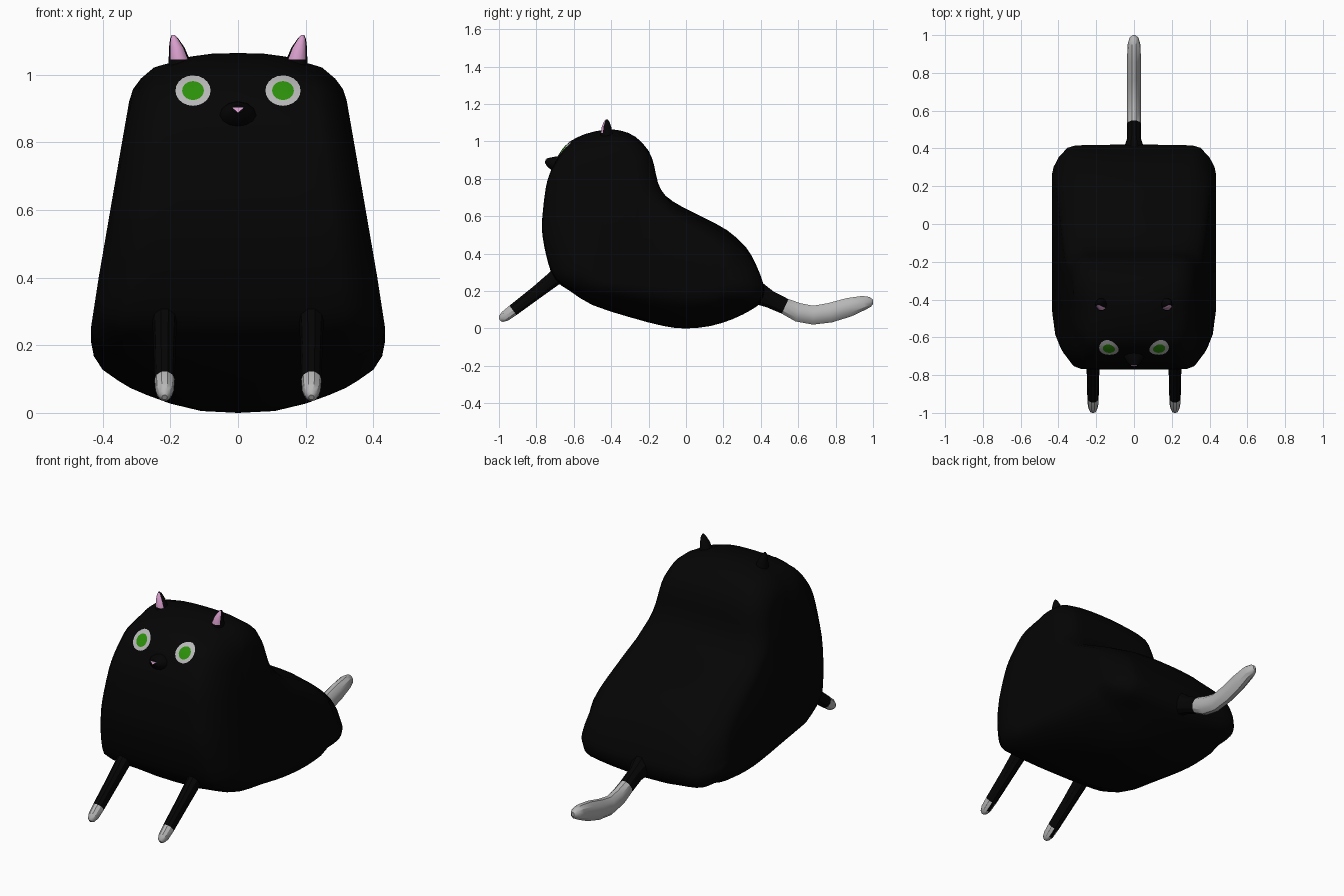
import bpy, bmesh, math
from mathutils import Vector
from mathutils.bvhtree import BVHTree

if "Cube" in bpy.data.objects:
    bpy.data.objects.remove(bpy.data.objects["Cube"])


def material(name, rgb):
    m = bpy.data.materials.new(name)
    m.diffuse_color = (*rgb, 1)
    m.use_nodes = True
    m.node_tree.nodes["Principled BSDF"].inputs["Base Color"].default_value = m.diffuse_color
    return m


BLACK = material("black fur", (0.0014, 0.0014, 0.0014))
WHITE = material("white fur", (0.47, 0.47, 0.47))
GREEN = material("green iris", (0.025, 0.28, 0.003))
PINK = material("pink skin", (0.68, 0.34, 0.6))


def finish(bm, name, mats, angle=40):
    bmesh.ops.remove_doubles(bm, verts=bm.verts, dist=0.0005)
    bmesh.ops.recalc_face_normals(bm, faces=bm.faces)
    me = bpy.data.meshes.new(name)
    bm.to_mesh(me)
    bm.free()
    ob = bpy.data.objects.new(name, me)
    bpy.context.collection.objects.link(ob)
    for m in mats:
        me.materials.append(m)
    bpy.ops.object.select_all(action='DESELECT')
    ob.select_set(True)
    bpy.context.view_layer.objects.active = ob
    bpy.ops.object.shade_smooth_by_angle(angle=math.radians(angle))
    return ob


def lerp_table(table, v):
    for (a, fa), (b, fb) in zip(table, table[1:]):
        if v <= b:
            t = max(0, (v - a) / (b - a))
            return fa + (fb - fa) * t
    return table[-1][1]


# Body: side outline (y, z), rounded off towards both flanks
OUTLINE = [(-.43, 1.063), (-.35, 1.058), (-.27, 1.025), (-.2, .95), (-.17, .87), (-.15, .78),
           (-.11, .71), (-.02, .65), (.1, .59), (.22, .525), (.32, .435), (.375, .34), (.41, .25),
           (.42, .2), (.4, .14), (.35, .1), (.25, .05), (.13, .013), (0, 0), (-.12, .013),
           (-.3, .06), (-.5, .125), (-.62, .2), (-.7, .26), (-.74, .36), (-.768, .5),
           (-.768, .6), (-.75, .75), (-.73, .825), (-.7, .89), (-.665, .95), (-.62, 1.0), (-.535, 1.041)]
SPINE = [Vector(p) for p in ((-.45, .8), (-.36, .42), (.2, .28))]
HALF_WIDTH = [(0, .435), (.25, .435), (.4, .412), (.6, .377), (.8, .343), (.92, .322), (1.06, .302)]
# width fraction with inset on the underside, the top and the front/back
LAYERS = [(0, 0, 0, 0), (.25, .006, .002, 0), (.46, .03, .012, 0), (.62, .058, .03, 0),
          (.73, .08, .042, .003), (.81, .102, .052, .015), (.92, .135, .09, .075),
          (.98, .175, .13, .14), (1, .22, .185, .2)]
# the underside flattens as it rises, the neck and back keep a fuller edge
LOW_SCALE = [(0, 1), (.06, .8), (.125, .55), (.2, .38), (.3, .35)]
TOP_SCALE = [(-.43, 1), (-.3, .75), (-.18, .5), (.0, .5), (.3, .8), (.4, .85)]


def smooth_loop(pts):
    # insert a rounded midpoint in every span
    out, n = [], len(pts)
    for i in range(n):
        a, b, c, d = (Vector(pts[(i + k) % n]) for k in (-1, 0, 1, 2))
        out += [b, (b + c) * .5625 - (a + d) * .0625]
    return out


def nearest_on_spine(p):
    best = None
    for a, b in zip(SPINE, SPINE[1:]):
        t = max(0, min(1, (p - a).dot(b - a) / (b - a).length_squared))
        q = a + (b - a) * t
        if best is None or (p - q).length < (p - best).length:
            best = q
    return best


def layer_point(p, layer, side):
    s, low, top, end = layer
    q = nearest_on_spine(p)
    n = (p - q).normalized()
    wz = n.y * n.y
    if n.y < 0:
        d = low * lerp_table(LOW_SCALE, p.y) * wz + end * (1 - wz)
    else:
        d = (top * wz + end * (1 - wz)) * lerp_table(TOP_SCALE, p.x)
    d = min(d, (p - q).length * .85)
    r = p - n * d
    return (side * s * lerp_table(HALF_WIDTH, r.y), r.x, r.y)


bm = bmesh.new()
outline = smooth_loop(OUTLINE)
order = [(L, -1) for L in reversed(LAYERS[1:])] + [(L, 1) for L in LAYERS]
loops = [[bm.verts.new(layer_point(p, L, side)) for p in outline] for L, side in order]
n = len(outline)
for A, B in zip(loops, loops[1:]):
    for i in range(n):
        j = (i + 1) % n
        bm.faces.new((A[i], A[j], B[j], B[i]))
caps = [bm.faces.new(loops[0]), bm.faces.new(loops[-1])]
bmesh.ops.triangulate(bm, faces=caps)
bm.normal_update()
surface = BVHTree.FromBMesh(bm)
finish(bm, "body", [BLACK], 50)


# Tubes: rings given as (centre, radius across, radius in the y-z plane)
def tube(name, rings, mats, segs=10, rule=None, flat_rings=False, angle=45):
    bm = bmesh.new()
    loops = []
    for k, (c, rx, ry) in enumerate(rings):
        a = Vector(rings[max(0, k - 1)][0])
        b = Vector(rings[min(len(rings) - 1, k + 1)][0])
        t = (b - a).normalized()
        u = Vector((1, 0, 0))
        v = Vector((0, 1, 0)) if flat_rings else t.cross(u).normalized()
        loops.append([bm.verts.new(Vector(c) + u * rx * math.cos(w) + v * ry * math.sin(w))
                      for w in (2 * math.pi * i / segs for i in range(segs))])
    for A, B in zip(loops, loops[1:]):
        for i in range(segs):
            j = (i + 1) % segs
            bm.faces.new((A[i], A[j], B[j], B[i]))
    bm.faces.new(loops[0])
    bm.faces.new(loops[-1])
    bmesh.ops.recalc_face_normals(bm, faces=bm.faces)
    if rule:
        for f in bm.faces:
            f.material_index = int(rule(f))
    return finish(bm, name, mats, angle)


# Tail with white end
tube("tail", [((0, .36, .2), .06, .07), ((0, .42, .17), .048, .055), ((0, .45, .155), .037, .048),
              ((0, .53, .118), .037, .045),
              ((0, .6, .086), .037, .053), ((0, .68, .071), .037, .053), ((0, .77, .084), .037, .055),
              ((0, .87, .113), .037, .053), ((0, .95, .137), .034, .04), ((0, .985, .142), .024, .028),
              ((0, 1.0, .143), .008, .012)],
     [BLACK, WHITE], rule=lambda f: f.calc_center_median().y > .535, angle=32)

for side, label in ((-1, "right"), (1, "left")):
    # Front leg with white paw
    x = side * .217
    tube(label + "_front_leg",
         [((x, -.64, .31), .05, .06), ((x, -.705, .267), .036, .043), ((x, -.8, .192), .033, .037),
          ((x, -.925, .097), .03, .033), ((x, -.968, .065), .027, .03),
          ((x, -.989, .051), .018, .02), ((x, -.996, .046), .008, .009)],
         [BLACK, WHITE], rule=lambda f: f.calc_center_median().y < -.93, angle=32)

    # Ear with pink inner face
    tube(label + "_ear",
         [((side * .172, -.425, .99), .034, .036), ((side * .174, -.425, 1.045), .031, .033),
          ((side * .181, -.425, 1.08), .023, .026), ((side * .188, -.424, 1.105), .013, .016),
          ((side * .191, -.424, 1.117), .005, .006)],
         [BLACK, PINK], flat_rings=True,
         rule=lambda f: f.normal.y < -.3 and f.calc_center_median().z > 1.042
         and f.normal.x * side > -.75)

    # Eye: white ring and green iris laid on the face
    for part, mat, radii in (("eye_white", WHITE, (.62, .8, 1)), ("iris", GREEN, (.01, .35, .62))):
        bm = bmesh.new()
        grid = []
        for r in radii:
            ring = []
            for i in range(20):
                w = 2 * math.pi * i / 20
                px = side * .133 + .052 * r * math.cos(w)
                pz = .953 + .045 * r * math.sin(w)
                hit = surface.ray_cast(Vector((px, -2, pz)), Vector((0, 1, 0)))[0]
                ring.append(bm.verts.new((px, hit.y - .004, pz)))
            grid.append(ring)
        for A, B in zip(grid, grid[1:]):
            for i in range(20):
                j = (i + 1) % 20
                bm.faces.new((A[i], A[j], B[j], B[i]))
        ob = finish(bm, label + "_" + part, [mat])
        if ob.data.polygons[0].normal.y > 0:
            ob.data.flip_normals()

# Muzzle
tube("muzzle", [((0, -.65, .875), .06, .05), ((0, -.705, .88), .054, .04),
                ((0, -.733, .89), .036, .026), ((0, -.75, .898), .018, .012)], [BLACK], segs=12)

# Nose plate
bm = bmesh.new()
front = [bm.verts.new(p) for p in ((-.017, -.75, .903), (.017, -.75, .903), (0, -.755, .888))]
back = [bm.verts.new(v.co + Vector((0, .008, 0))) for v in front]
bm.faces.new(front)
bm.faces.new(back)
for i in range(3):
    j = (i + 1) % 3
    bm.faces.new((front[i], front[j], back[j], back[i]))
finish(bm, "nose", [PINK], 30)
